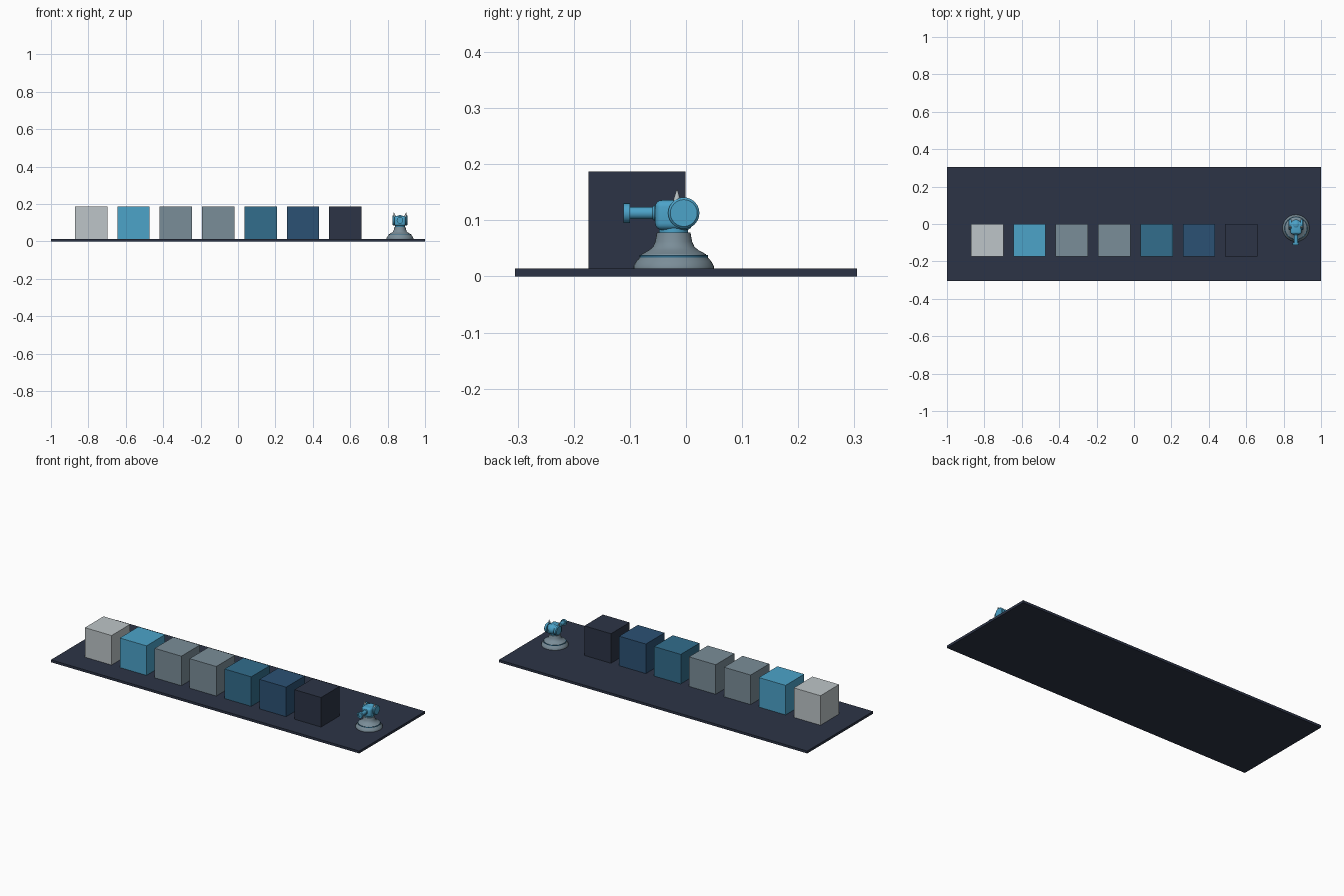
import bpy, bmesh, math
from mathutils import Vector, Matrix

if "Cube" in bpy.data.objects:
    bpy.data.objects.remove(bpy.data.objects["Cube"])


def material(name, hex_code):
    def lin(v):
        v /= 255
        return v / 12.92 if v <= 0.04045 else ((v + 0.055) / 1.055) ** 2.4
    m = bpy.data.materials.new(name)
    m.diffuse_color = (*[lin(int(hex_code[i:i + 2], 16)) for i in (0, 2, 4)], 1)
    m.use_nodes = True
    m.node_tree.nodes["Principled BSDF"].inputs["Base Color"].default_value = m.diffuse_color
    return m


PALE = material("pale_grey", "BDC5C8")
SKY = material("sky_blue", "4CA3C9")
SLATE = material("slate_grey", "7A8D98")
TEAL = material("deep_teal", "326D8C")
NAVY = material("navy_blue", "2B5174")
DARK = material("dark_slate", "2C3446")


def finish(name, bm, mat, smooth=False):
    bmesh.ops.recalc_face_normals(bm, faces=bm.faces)
    me = bpy.data.meshes.new(name)
    bm.to_mesh(me)
    bm.free()
    ob = bpy.data.objects.new(name, me)
    bpy.context.collection.objects.link(ob)
    me.materials.append(mat)
    if smooth:
        bpy.ops.object.select_all(action='DESELECT')
        ob.select_set(True)
        bpy.context.view_layer.objects.active = ob
        bpy.ops.object.shade_smooth_by_angle(angle=math.radians(35))
    return ob


def box(name, lo, hi, mat, bevel=0.0):
    lo, hi = Vector(lo), Vector(hi)
    bm = bmesh.new()
    bmesh.ops.create_cube(bm, size=1, matrix=Matrix.Translation((lo + hi) / 2)
                          @ Matrix.Diagonal((*(hi - lo), 1)))
    if bevel:
        bmesh.ops.bevel(bm, geom=bm.edges[:], offset=bevel, segments=4,
                        profile=0.5, affect='EDGES')
    return finish(name, bm, mat, bevel > 0)


def lathe(name, profile, origin, mat, axis=(0, 0, 1), sides=32):
    """Spin (radius, distance) points around an axis through origin."""
    bm = bmesh.new()
    rot = Vector((0, 0, 1)).rotation_difference(Vector(axis)).to_matrix()
    verts = [bm.verts.new(Vector(origin) + rot @ Vector((r, 0, d))) for r, d in profile]
    edges = [bm.edges.new(p) for p in zip(verts, verts[1:])]
    bmesh.ops.spin(bm, geom=verts + edges, cent=origin, axis=axis,
                   angle=2 * math.pi, steps=sides)
    bmesh.ops.remove_doubles(bm, verts=bm.verts, dist=1e-5)
    return finish(name, bm, mat, True)


# Floor slab
box("floor_slab", (-1, -0.305, 0), (1, 0.305, 0.014), DARK)

# Row of cubes
for i, mat in enumerate((PALE, SKY, SLATE, SLATE, TEAL, NAVY, DARK)):
    x = -0.785 + i * 0.2265
    box(f"cube_{i + 1}", (x - 0.0865, -0.174, 0.014), (x + 0.0865, -0.001, 0.187), mat)

# Turret pedestal, collar and neck
TX, TY = 0.866, -0.022
lathe("pedestal", [(0, 0.014), (0.072, 0.014), (0.072, 0.018), (0.067, 0.027),
                   (0.059, 0.036), (0.057, 0.040), (0.044, 0.047), (0.037, 0.053),
                   (0.033, 0.062), (0.030, 0.078), (0, 0.078)], (TX, TY, 0), SLATE)
lathe("pedestal_ring", [(0.05, 0.034), (0.061, 0.034), (0.061, 0.038), (0.05, 0.038)],
      (TX, TY, 0), TEAL)
lathe("neck", [(0, 0.076), (0.026, 0.076), (0.026, 0.088), (0, 0.088)], (TX, TY, 0), SKY)

# Turret head with rounded back
box("head", (TX - 0.03, -0.055, 0.083), (TX + 0.03, 0.012, 0.136), SKY, 0.012)
ball = [(0.028 * math.sin(a), 0.028 * math.cos(a))
        for a in [math.pi * k / 12 for k in range(13)]]
lathe("head_back", ball, (TX, -0.004, 0.113), SKY)

# Side drums and horns, mirrored
for s, side in ((-1, "left"), (1, "right")):
    lathe(f"{side}_drum", [(0, 0), (0.028, 0), (0.028, 0.012), (0.024, 0.016), (0, 0.016)],
          (TX + s * 0.024, -0.004, 0.113), SKY, (s, 0, 0), 24)
    lathe(f"{side}_horn", [(0, 0), (0.007, 0), (0.006, 0.008), (0.003, 0.018), (0, 0.026)],
          (TX + s * 0.03, -0.016, 0.130), PALE, (s * 0.12, 0, 1), 12)

# Barrel and hollow muzzle
lathe("barrel", [(0, 0), (0.014, 0), (0.014, 0.004), (0.011, 0.008), (0.011, 0.05), (0, 0.05)],
      (TX, -0.052, 0.113), SKY, (0, -1, 0), 24)
lathe("muzzle", [(0, 0), (0.0175, 0), (0.0175, 0.011), (0.010, 0.011), (0.010, 0.006), (0, 0.006)],
      (TX, -0.100, 0.113), SKY, (0, -1, 0), 24)
